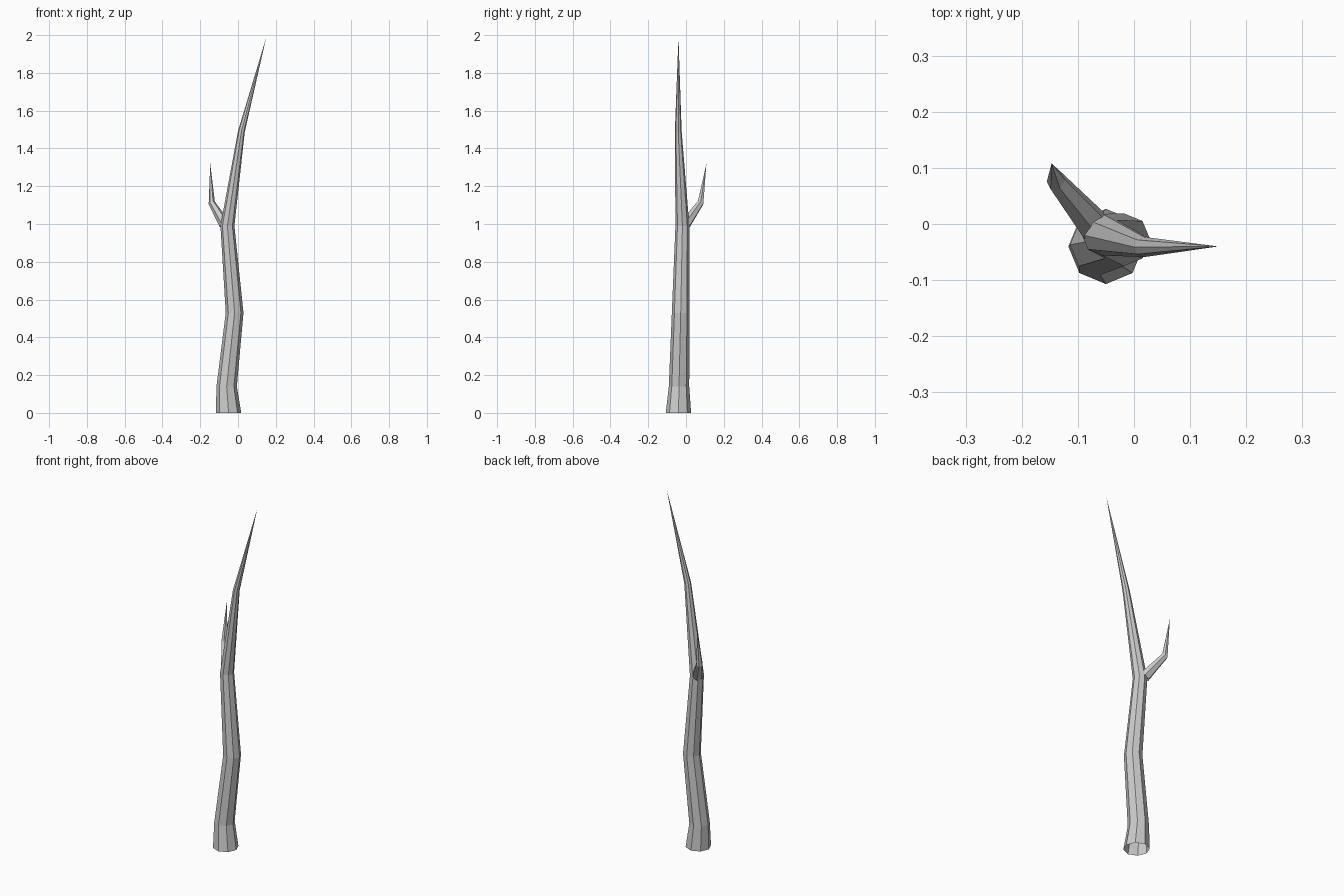
import bpy, bmesh
from math import cos, sin, pi
from mathutils import Vector

if "Cube" in bpy.data.objects:
    bpy.data.objects.remove(bpy.data.objects["Cube"])


def tube(name, rings, tip, sides):
    """Flat-faced tapering tube; each ring is (centre, radius, axis)."""
    bm = bmesh.new()
    loops = []
    for centre, radius, axis in rings:
        turn = Vector((0, 0, 1)).rotation_difference(Vector(axis).normalized())
        loops.append([bm.verts.new(Vector(centre) + turn @ Vector(
            (radius * cos(2 * pi * i / sides), radius * sin(2 * pi * i / sides), 0)))
            for i in range(sides)])
    for a, b in zip(loops, loops[1:]):
        for i in range(sides):
            j = (i + 1) % sides
            bm.faces.new((a[i], a[j], b[j], b[i]))
    # Pointed end
    end = bm.verts.new(tip)
    last = loops[-1]
    for i in range(sides):
        bm.faces.new((last[i], last[(i + 1) % sides], end))
    mesh = bpy.data.meshes.new(name)
    bm.to_mesh(mesh)
    bm.free()
    obj = bpy.data.objects.new(name, mesh)
    bpy.context.collection.objects.link(obj)
    return obj


UP = (0, 0, 1)

# Crooked trunk, open at the bottom
tube("trunk", [
    ((-0.05, -0.04, 0), 0.067, UP),
    ((-0.06, -0.037, 0.14), 0.054, UP),
    ((-0.018, -0.028, 0.53), 0.047, UP),
    ((-0.056, -0.019, 0.99), 0.037, UP),
    ((0.018, -0.041, 1.49), 0.018, (0.2, 0, 1)),
], (0.15, -0.04, 1.99), 8)

# Side branch with an elbow, rooted inside the trunk
tube("branch", [
    ((-0.072, -0.002, 1.0), 0.03, (-0.6, 0.6, 0.8)),
    ((-0.139, 0.077, 1.112), 0.018, (-0.4, 0.4, 0.8)),
], (-0.147, 0.108, 1.32), 6)
